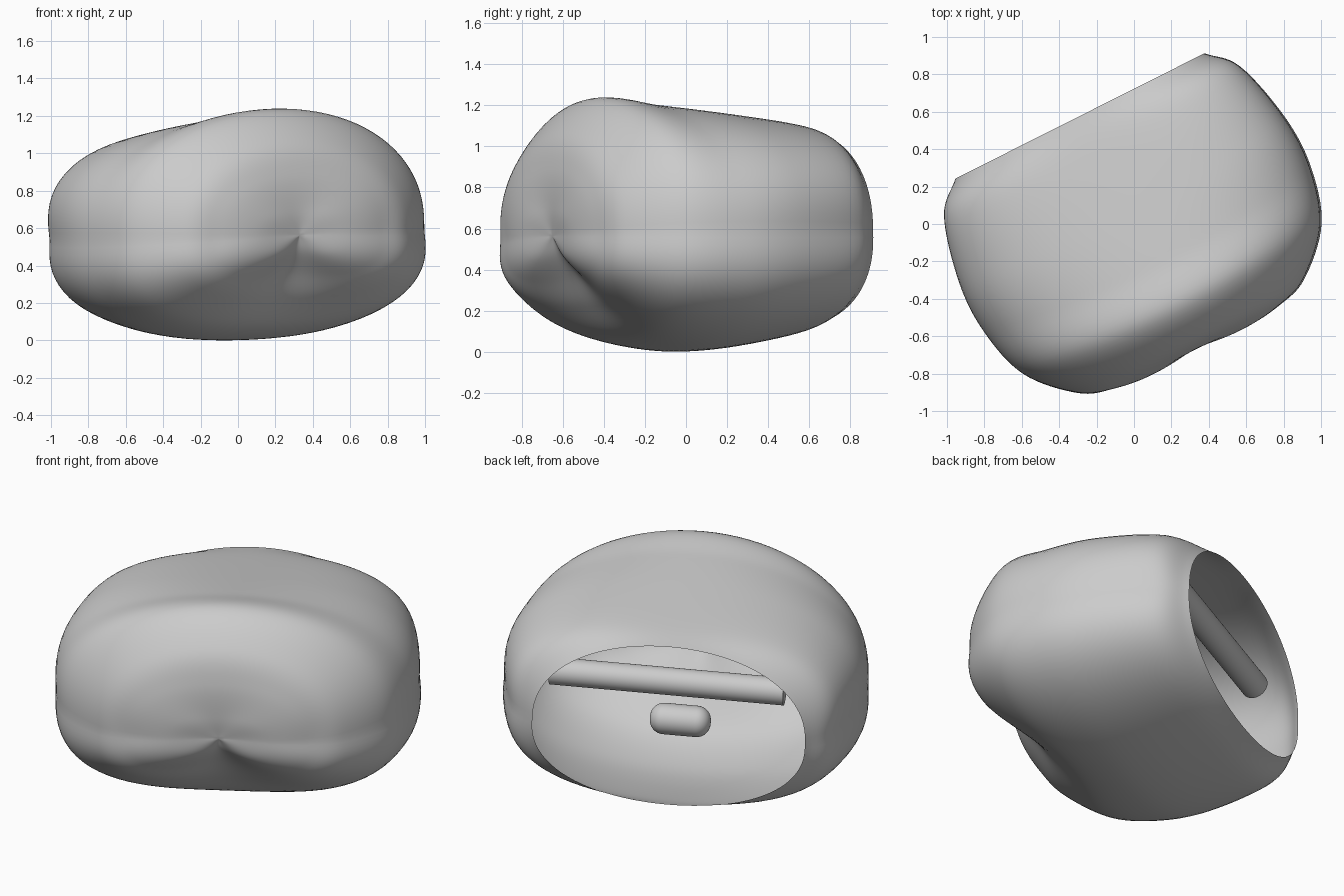
import bpy, bmesh, math
from mathutils import Matrix, Vector

if "Cube" in bpy.data.objects:
    bpy.data.objects.remove(bpy.data.objects["Cube"])

grey = bpy.data.materials.new("plain grey")
grey.use_nodes = True
colour = (0.6, 0.6, 0.6, 1)
grey.diffuse_color = colour
grey.node_tree.nodes["Principled BSDF"].inputs["Base Color"].default_value = colour

# The whole model is turned about z and rolled slightly
POSE = (Matrix.Rotation(math.radians(26.7), 4, "Z")
        @ Matrix.Translation((0, 0, 0.6))
        @ Matrix.Rotation(math.radians(-1.8), 4, "Y")
        @ Matrix.Translation((0, 0, -0.6)))
WIDTH, RISE, DROP, MIDDLE = 0.975, 0.65, 0.57, 0.57

# Meridians of the shell: (relative radius, depth) from front pole to back rim
SIDE = [(0, -.73), (.28, -.76), (.5, -.735), (.69, -.67), (.91, -.45),
        (1, -.15), (.995, .15), (.9, .5), (.764, .646)]
UPPER = [(0, -.73), (.25, -.76), (.53, -.745), (.76, -.67), (1, -.46),
         (1.04, -.2), (1.04, .1), (.96, .47), (.79, .646)]
TOP = [(0, -.73), (.2, -.745), (.5, -.74), (.78, -.68), (1.03, -.5),
       (.99, -.25), (.93, .05), (.84, .45), (.78, .646)]
LOWER = [(0, -.73), (.27, -.74), (.5, -.7), (.72, -.62), (.96, -.42),
         (1.06, -.15), (1.06, .12), (.96, .47), (.79, .646)]
BOTTOM = [(0, -.73), (.15, -.69), (.35, -.6), (.6, -.5), (.85, -.35),
          (.97, -.12), (.97, .12), (.87, .45), (.76, .646)]


def along(keys, t):
    """Smooth curve through the keys at station t."""
    i = min(int(t), len(keys) - 2)
    f = t - i
    pts = [Vector(p) for p in keys]
    b, c = pts[i], pts[i + 1]
    a = pts[i - 1] if i else b * 2 - c
    d = pts[i + 2] if i + 2 < len(pts) else c * 2 - b
    return b + ((c - a) + ((a * 2 - b * 5 + c * 4 - d)
                + (b * 3 - a - c * 3 + d) * f) * f) * f / 2


def around(side, diagonal, end, angle):
    """Blend three meridians around a quarter turn."""
    s = abs(math.sin(angle)) ** 1.5
    m = 0.5 ** 0.75
    return (side * ((s - m) * (s - 1) / m)
            + diagonal * (s * (s - 1) / (m * (m - 1)))
            + end * (s * (s - m) / (1 - m)))


def finish(name, bm):
    bmesh.ops.recalc_face_normals(bm, faces=bm.faces)
    bm.transform(POSE)
    mesh = bpy.data.meshes.new(name)
    bm.to_mesh(mesh)
    bm.free()
    mesh.materials.append(grey)
    obj = bpy.data.objects.new(name, mesh)
    bpy.context.collection.objects.link(obj)
    bpy.ops.object.select_all(action="DESELECT")
    obj.select_set(True)
    bpy.context.view_layer.objects.active = obj
    bpy.ops.object.shade_smooth_by_angle(angle=math.radians(40))
    return obj


# Hollow shell, open at the back
SEGMENTS, STEPS = 96, 8
bm = bmesh.new()
pole = bm.verts.new((0, SIDE[0][1], MIDDLE))
previous = None
for j in range(1, STEPS * (len(SIDE) - 1) + 1):
    keys = [along(k, j / STEPS) for k in (SIDE, UPPER, TOP, LOWER, BOTTOM)]
    ring = []
    for k in range(SEGMENTS):
        angle = math.tau * k / SEGMENTS
        up = math.sin(angle) >= 0
        r, y = around(keys[0], *(keys[1:3] if up else keys[3:5]), angle)
        z = MIDDLE + r * math.sin(angle) * (RISE if up else DROP)
        ring.append(bm.verts.new((r * math.cos(angle) * WIDTH, y, z)))
    for k in range(SEGMENTS):
        n = (k + 1) % SEGMENTS
        if previous:
            bm.faces.new((previous[k], previous[n], ring[n], ring[k]))
        else:
            bm.faces.new((pole, ring[n], ring[k]))
    previous = ring
shell = finish("shell", bm)


def bar(name, centre, length, radius, rounding):
    """Round bar lying across the opening, with rounded ends if wanted."""
    bm = bmesh.new()
    place = Matrix.Translation(centre) @ Matrix.Rotation(math.pi / 2, 4, "Y")
    bmesh.ops.create_cone(bm, cap_ends=True, segments=40, radius1=radius,
                          radius2=radius, depth=length, matrix=place)
    if rounding:
        rims = [e for e in bm.edges if any(len(f.verts) > 4 for f in e.link_faces)]
        bmesh.ops.bevel(bm, geom=rims, offset=rounding, segments=8,
                        profile=0.5, affect="EDGES")
    return finish(name, bm)


parts = [shell,
         bar("cross_bar", (0.04, 0.45, 0.78), 1.28, 0.075, 0),
         bar("inner_capsule", (-0.01, 0.25, 0.46), 0.33, 0.085, 0.075)]

# Stand the model on the ground
lowest = min(v.co.z for v in shell.data.vertices)
for part in parts:
    part.data.transform(Matrix.Translation((0, 0, -lowest)))
